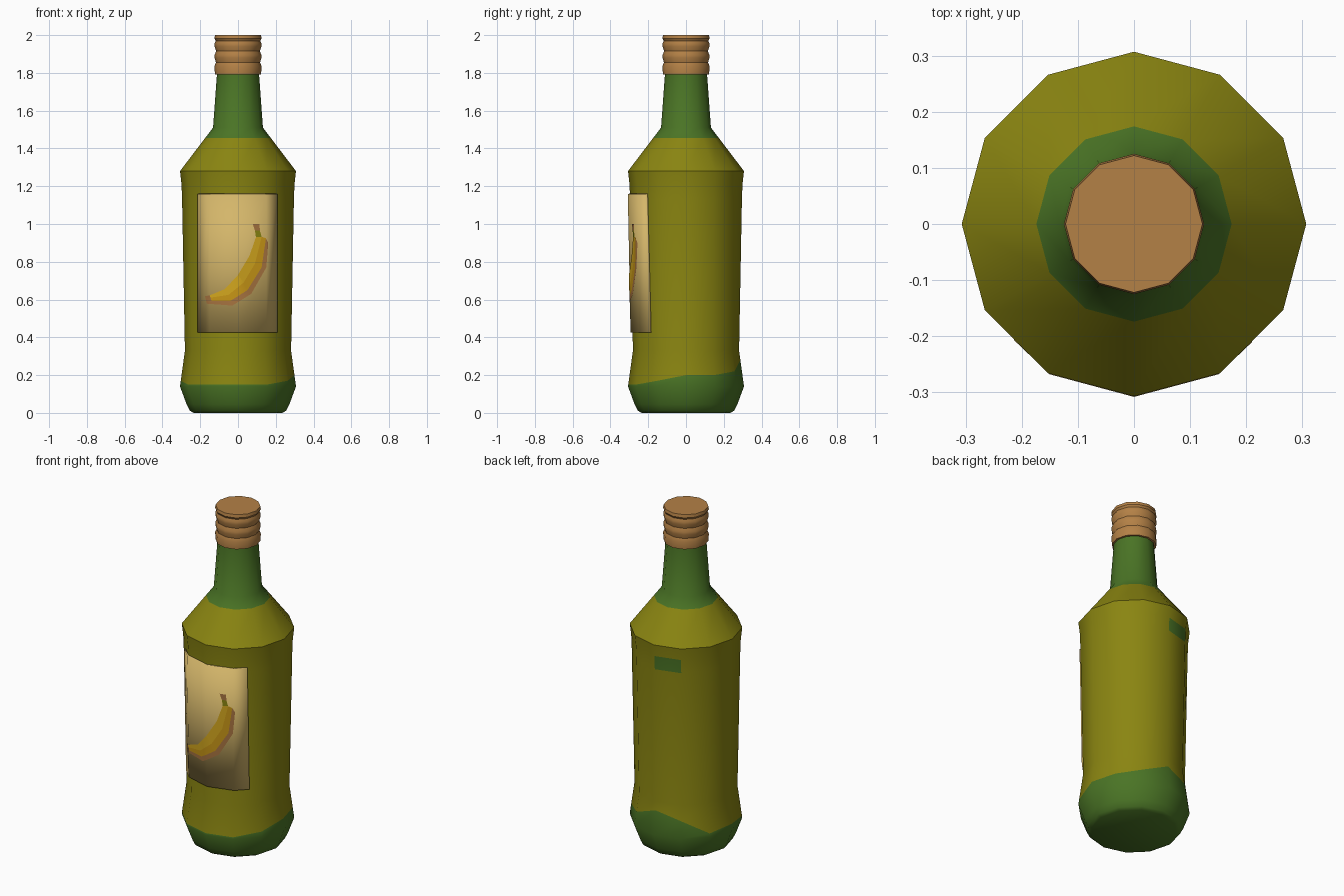
import bpy, bmesh, math
from mathutils import Vector

if "Cube" in bpy.data.objects:
    bpy.data.objects.remove(bpy.data.objects["Cube"])

SIDES = 12


def mat(name, r, g, b):
    lin = [((c / 255 + 0.055) / 1.055) ** 2.4 for c in (r, g, b)]
    m = bpy.data.materials.new(name)
    m.diffuse_color = (*lin, 1)
    m.use_nodes = True
    m.node_tree.nodes["Principled BSDF"].inputs["Base Color"].default_value = m.diffuse_color
    return m


OLIVE = mat("olive glass", 138, 133, 17)
GREEN = mat("green glass", 74, 116, 37)
CORK = mat("cork brown", 180, 129, 70)
PAPER = mat("label paper", 212, 182, 106)
GOLD = mat("banana gold", 200, 150, 22)
YELLOW = mat("banana yellow", 212, 168, 30)
TAN = mat("banana shadow", 168, 116, 64)


def finish(name, bm, mats, smooth=True):
    mesh = bpy.data.meshes.new(name)
    bm.to_mesh(mesh)
    bm.free()
    ob = bpy.data.objects.new(name, mesh)
    bpy.context.collection.objects.link(ob)
    for m in mats:
        mesh.materials.append(m)
    if smooth:
        bpy.ops.object.select_all(action='DESELECT')
        ob.select_set(True)
        bpy.context.view_layer.objects.active = ob
        bpy.ops.object.shade_smooth_by_angle(angle=math.radians(35))
    return ob


def lathe(bm, rings, colour):
    """rings: per ring a list of (radius, z) for each side; colour(band, side)."""
    loops = []
    for ring in rings:
        loops.append([bm.verts.new((r * math.cos(k * math.tau / SIDES),
                                    r * math.sin(k * math.tau / SIDES), z))
                      for k, (r, z) in enumerate(ring)])
    for b in range(len(loops) - 1):
        lo, hi = loops[b], loops[b + 1]
        for k in range(SIDES):
            n = (k + 1) % SIDES
            f = bm.faces.new((lo[k], lo[n], hi[n], hi[k]))
            f.material_index = colour(b, k)
    f = bm.faces.new(loops[0][::-1])
    f.material_index = colour(0, 0)
    f = bm.faces.new(loops[-1])
    f.material_index = colour(len(loops) - 2, 0)


# bottle glass: (radius, height)
PROFILE = [(0.235, 0), (0.255, 0.012), (0.272, 0.045), (0.307, 0.14), (0.281, 0.33),
           (0.296, 1.13), (0.299, 1.21), (0.307, 1.28), (0.174, 1.455),
           (0.132, 1.51), (0.111, 1.80)]


def body_radius(z):
    for (r0, z0), (r1, z1) in zip(PROFILE, PROFILE[1:]):
        if z0 <= z <= z1:
            return r0 + (r1 - r0) * (z - z0) / (z1 - z0)


# uneven upper edge of the green base, one height per side starting at +x
EDGE = [0.20, 0.20, 0.22, 0.28, 0.24, 0.16, 0.17, 0.15, 0.15, 0.15, 0.15, 0.17]
rings = [[p] * SIDES for p in PROFILE]
rings.insert(4, [(body_radius(z), z) for z in EDGE])


def glass_colour(band, side):
    patch = band == 6 and side == 3          # small green patch at the back
    return 1 if band < 4 or band > 8 or patch else 0


bm = bmesh.new()
lathe(bm, rings, glass_colour)
finish("bottle", bm, [OLIVE, GREEN])

# ridged cap
CAP = [(0.105, 1.79), (0.122, 1.792), (0.125, 1.835), (0.117, 1.855), (0.124, 1.88),
       (0.124, 1.895), (0.116, 1.915), (0.124, 1.94), (0.124, 1.955), (0.118, 1.97),
       (0.125, 1.982), (0.122, 2.0)]
bm = bmesh.new()
lathe(bm, [[p] * SIDES for p in CAP], lambda b, k: 0)
finish("cap", bm, [CORK])


def wrap(x, z, gap):
    """Point on the front of the twelve-sided body, lifted by gap."""
    R = body_radius(z) + gap
    a = abs(x)
    if a <= R / 2:
        y = R - a * math.tan(math.radians(15))
    else:
        y = 0.866 * R - (a - R / 2)
    return Vector((x, -y, z))


def wrapped_plate(name, quads, mats, gap, thick):
    """Flat (x, z) quads cut at the body's folds and wrapped round it."""
    bm = bmesh.new()
    for pts, m in quads:
        f = bm.faces.new([bm.verts.new((x, 0, z)) for x, z in pts])
        f.material_index = m
    bmesh.ops.remove_doubles(bm, verts=bm.verts[:], dist=1e-4)
    for x in (-0.15, 0, 0.15):
        bmesh.ops.bisect_plane(bm, geom=bm.verts[:] + bm.edges[:] + bm.faces[:],
                               plane_co=(x, 0, 0), plane_no=(1, 0, 0))
    for v in bm.verts:
        v.co = wrap(v.co.x, v.co.z, gap)
    ob = finish(name, bm, mats)
    if thick:
        s = ob.modifiers.new("thickness", 'SOLIDIFY')
        s.thickness = thick
        s.offset = -1
    return ob


# paper label
rows = [0.425, 0.79, 1.16]
wrapped_plate("label", [([(-0.214, a), (0.21, a), (0.21, b), (-0.214, b)], 0)
                        for a, b in zip(rows, rows[1:])], [PAPER], 0.011, 0.014)

# painted banana: edges from the upper rim to the lower shadow
TOP = [(-0.15, 0.622), (-0.07, 0.655), (0.00, 0.73), (0.06, 0.83), (0.095, 0.93)]
MID = [(-0.145, 0.61), (-0.05, 0.625), (0.03, 0.69), (0.09, 0.79), (0.125, 0.932)]
LOW = [(-0.14, 0.592), (-0.04, 0.593), (0.05, 0.65), (0.125, 0.77), (0.148, 0.925)]
SHADE = [(-0.165, 0.578), (-0.03, 0.568), (0.07, 0.63), (0.15, 0.77), (0.16, 0.90)]
quads = []
for m, (up, dn) in enumerate([(TOP, MID), (MID, LOW), (LOW, SHADE)]):
    for i in range(4):
        quads.append(([up[i], dn[i], dn[i + 1], up[i + 1]], m))
# banana tip and stem
quads.append(([(-0.175, 0.618), (-0.165, 0.578), (-0.14, 0.592), (-0.15, 0.622)], 2))
quads.append(([(0.095, 0.93), (0.125, 0.932), (0.116, 0.965), (0.09, 0.965)], 3))
quads.append(([(0.09, 0.965), (0.116, 0.965), (0.114, 1.0), (0.078, 1.0)], 2))
wrapped_plate("banana_picture", quads, [YELLOW, GOLD, TAN, OLIVE], 0.0135, 0)
